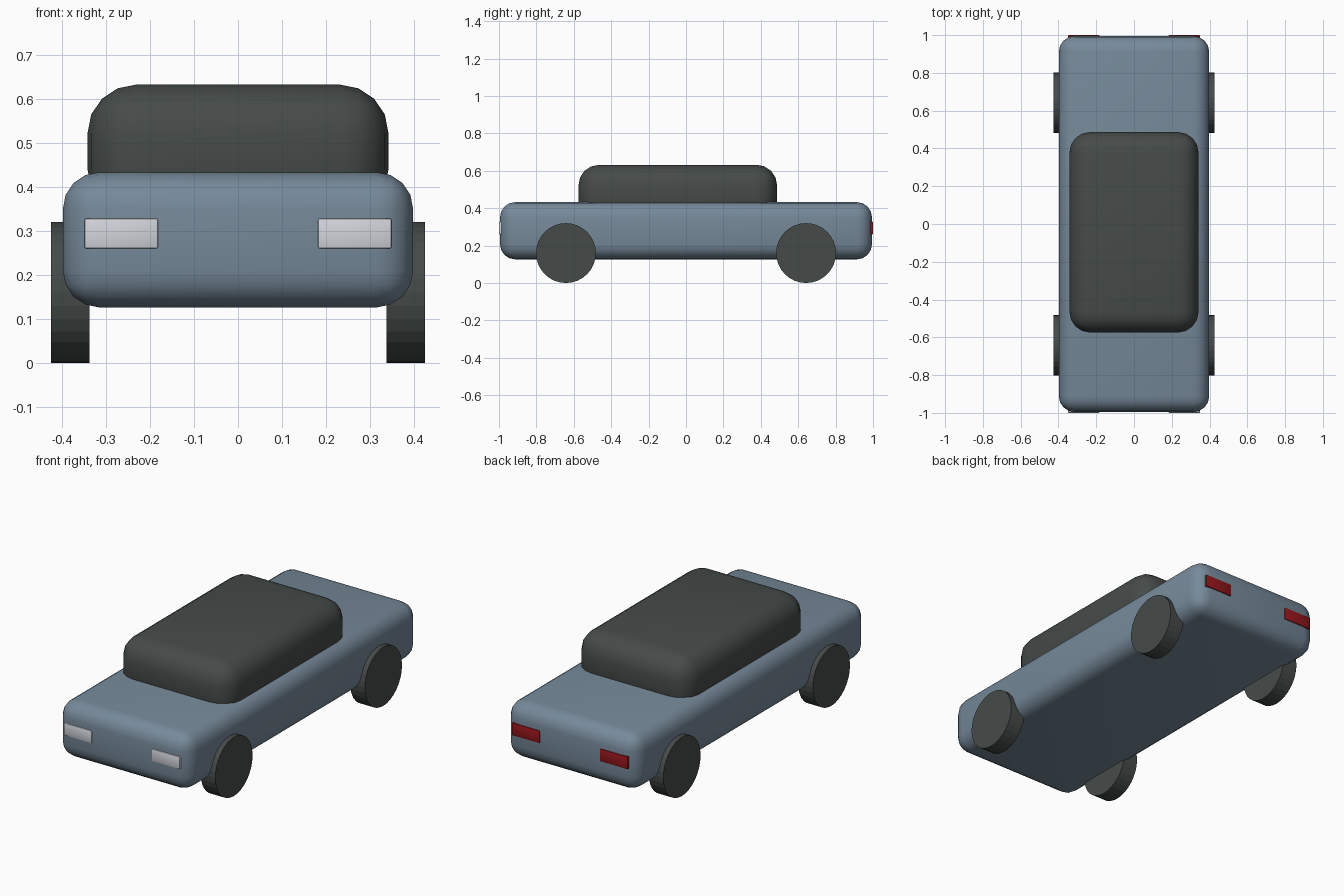
import bpy
from math import radians

if "Cube" in bpy.data.objects:
    bpy.data.objects.remove(bpy.data.objects["Cube"])


def material(name, rgb):
    mat = bpy.data.materials.new(name)
    mat.diffuse_color = (*rgb, 1)
    mat.use_nodes = True
    mat.node_tree.nodes["Principled BSDF"].inputs["Base Color"].default_value = mat.diffuse_color
    return mat


paint = material("blue_grey_paint", (0.18, 0.25, 0.32))
dark = material("dark_grey", (0.06, 0.07, 0.066))
white = material("lamp_white", (0.65, 0.67, 0.72))
red = material("lamp_red", (0.3, 0.008, 0.012))


def rounded_box(name, x, y, z, radius, segments, mat):
    """Box spanning the given (min, max) ranges with rounded edges."""
    spans = (x, y, z)
    bpy.ops.mesh.primitive_cube_add(size=1, location=[(a + b) / 2 for a, b in spans])
    ob = bpy.context.object
    ob.name = name
    ob.scale = [b - a for a, b in spans]
    bpy.ops.object.transform_apply(location=False, rotation=False, scale=True)
    bevel = ob.modifiers.new("rounding", 'BEVEL')
    bevel.width = radius
    bevel.segments = segments
    bpy.ops.object.modifier_apply(modifier=bevel.name)
    bpy.ops.object.shade_smooth_by_angle(angle=radians(35))
    ob.data.materials.append(mat)
    return ob


# Body and cabin
rounded_box("body", (-0.398, 0.398), (-0.995, 0.995), (0.126, 0.433), 0.083, 4, paint)
rounded_box("cabin", (-0.342, 0.342), (-0.575, 0.487), (0.33, 0.632), 0.11, 4, dark)

for side, s in (("left", -1), ("right", 1)):
    # Wheels
    for end, y in (("front", -0.642), ("rear", 0.642)):
        bpy.ops.mesh.primitive_cylinder_add(vertices=32, radius=0.16, depth=0.088,
                                            location=(s * 0.381, y, 0.16),
                                            rotation=(0, radians(90), 0))
        wheel = bpy.context.object
        wheel.name = f"{end}_{side}_wheel"
        wheel.data.materials.append(dark)
    # Headlights and tail lights
    xs = sorted((s * 0.182, s * 0.349))
    rounded_box(f"{side}_headlight", xs, (-1.0, -0.96), (0.26, 0.328), 0.004, 2, white)
    rounded_box(f"{side}_tail_light", xs, (0.96, 1.0), (0.26, 0.328), 0.004, 2, red)
